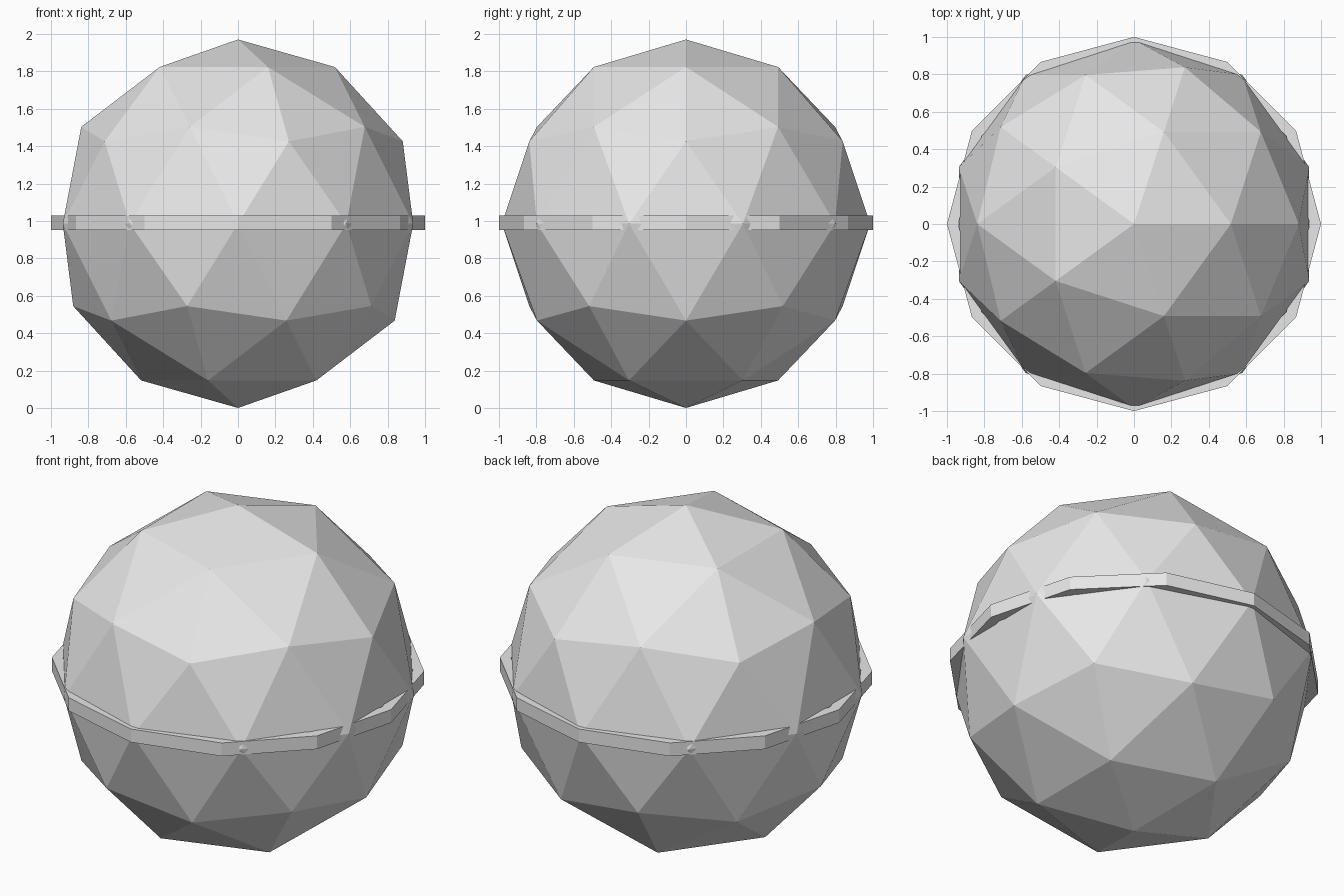
import bpy
import bmesh
from math import tau
from mathutils import Vector

cube = bpy.data.objects.get("Cube")
if cube:
    bpy.data.objects.remove(cube, do_unlink=True)

RADIUS = 0.985

grey = bpy.data.materials.new("light_grey")
grey.use_nodes = True
colour = (0.8, 0.8, 0.8, 1)
grey.diffuse_color = colour
grey.node_tree.nodes["Principled BSDF"].inputs["Base Color"].default_value = colour


def add_object(name, bm, z):
    """Turn a bmesh into a flat-shaded grey object at height z."""
    bmesh.ops.recalc_face_normals(bm, faces=bm.faces)
    mesh = bpy.data.meshes.new(name)
    bm.to_mesh(mesh)
    bm.free()
    mesh.materials.append(grey)
    obj = bpy.data.objects.new(name, mesh)
    obj.location.z = z
    bpy.context.collection.objects.link(obj)
    return obj


# Faceted ball
bm = bmesh.new()
bmesh.ops.create_icosphere(bm, subdivisions=2, radius=RADIUS)
add_object("ball", bm, RADIUS)

# Twelve-sided belt: a rectangular section spun about the vertical axis
inner, outer, half = 0.94, 1.0, 0.039
bm = bmesh.new()
section = [bm.verts.new((r, 0, z)) for r, z in
           ((inner, -half), (outer, -half), (outer, half), (inner, half))]
edges = [bm.edges.new((section[i - 1], section[i])) for i in range(4)]
bmesh.ops.spin(bm, geom=section + edges, cent=Vector(), axis=(0, 0, 1),
               angle=tau, steps=12, use_merge=True)
bmesh.ops.remove_doubles(bm, verts=bm.verts, dist=0.0001)
add_object("belt_ring", bm, 0.99)
